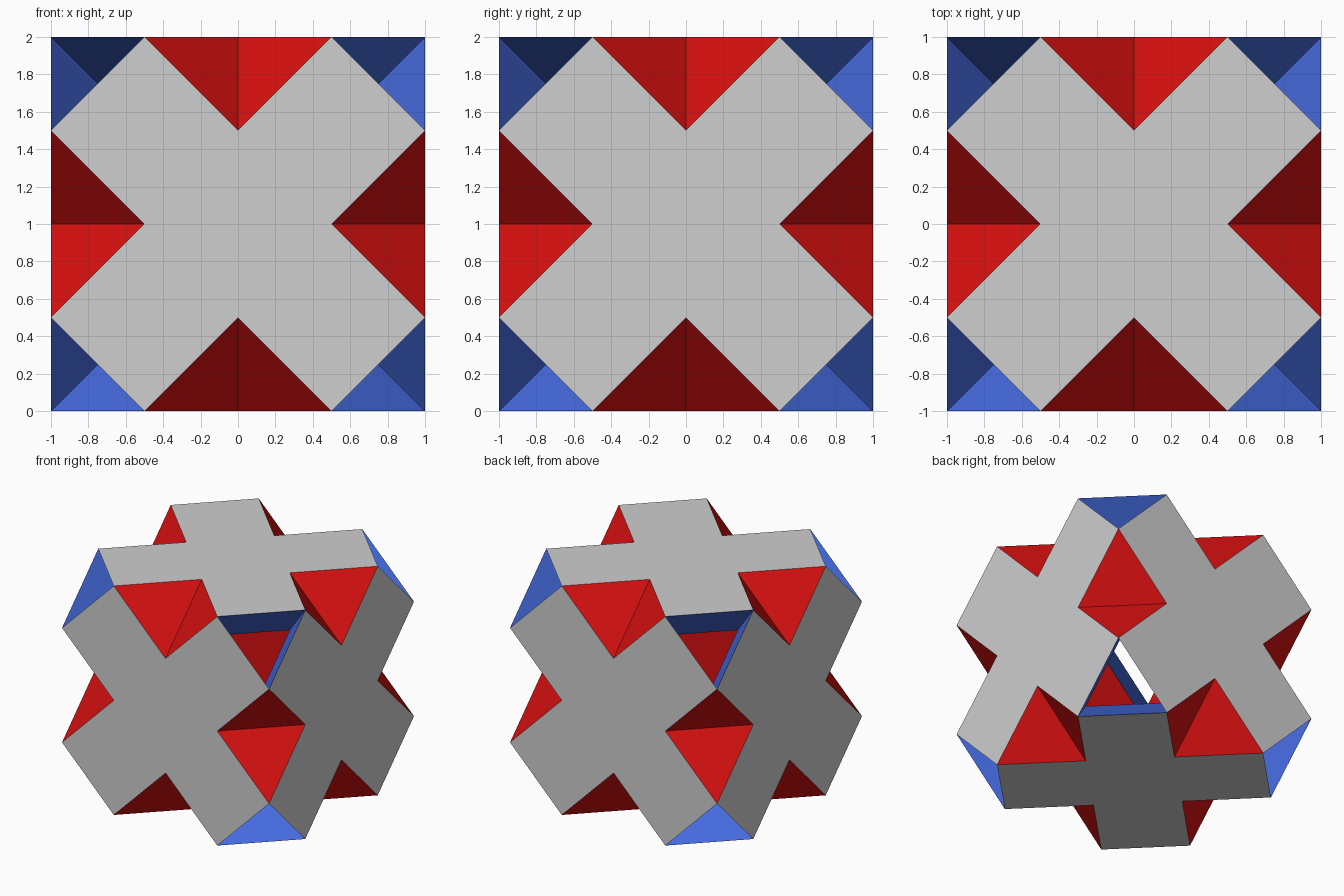
import bpy, bmesh
from itertools import product
from mathutils import Vector

if "Cube" in bpy.data.objects:
    bpy.data.objects.remove(bpy.data.objects["Cube"])


def material(name, rgb):
    m = bpy.data.materials.new(name)
    m.diffuse_color = (*rgb, 1.0)
    m.use_nodes = True
    m.node_tree.nodes["Principled BSDF"].inputs["Base Color"].default_value = m.diffuse_color
    return m


GREY, RED, BLUE = 0, 1, 2
mesh = bpy.data.meshes.new("drilled_cube")
mesh.materials.append(material("light_grey", (0.62, 0.62, 0.62)))
mesh.materials.append(material("red", (0.68, 0.005, 0.005)))
mesh.materials.append(material("royal_blue", (0.061, 0.15, 0.76)))
bm = bmesh.new()
H = 0.5


def face(points, mat):
    f = bm.faces.new([bm.verts.new(p) for p in points])
    f.material_index = mat


def turn(p, axis):
    """Cycle the coordinates so that local z becomes the given axis."""
    x, y, z = p
    return Vector(((y, z, x), (z, x, y), (x, y, z))[axis])


# One arm of the diagonal cross and the notch beside it, spun four times
quarter = [(1, H), (H, 1), (0, H)]
cross = []
for _ in range(4):
    cross += quarter
    quarter = [(-y, x) for x, y in quarter]

for axis in range(3):
    for s in (-1, 1):
        # Cross panel on each cube side
        face([turn((x, y, s), axis) for x, y in cross], GREY)
        # Square wall of the hollow core behind it
        core = [(H, 0), (0, H), (-H, 0), (0, -H)]
        face([turn((x, y, s * H), axis) for x, y in core], RED)

    for sx, sy in product((-1, 1), repeat=2):
        for s in (-1, 1):
            # Two facets of the notch cut into each cube edge
            face([turn(p, axis) for p in
                  ((sx, sy, s * H), (sx * H, sy, 0), (sx, sy * H, 0))], RED)
            # Corner tunnel wall, from the cross arm down to the core
            face([turn(p, axis) for p in
                  ((sx, sy * H, s), (sx * H, sy, s),
                   (0, sy * H, s * H), (sx * H, 0, s * H))], BLUE)

# Join all panels into one closed surface and raise it to the ground
bmesh.ops.remove_doubles(bm, verts=bm.verts[:], dist=1e-4)
bmesh.ops.recalc_face_normals(bm, faces=bm.faces[:])
bmesh.ops.translate(bm, verts=bm.verts[:], vec=(0, 0, 1))
bm.to_mesh(mesh)
bm.free()
bpy.context.collection.objects.link(bpy.data.objects.new("drilled_cube", mesh))
